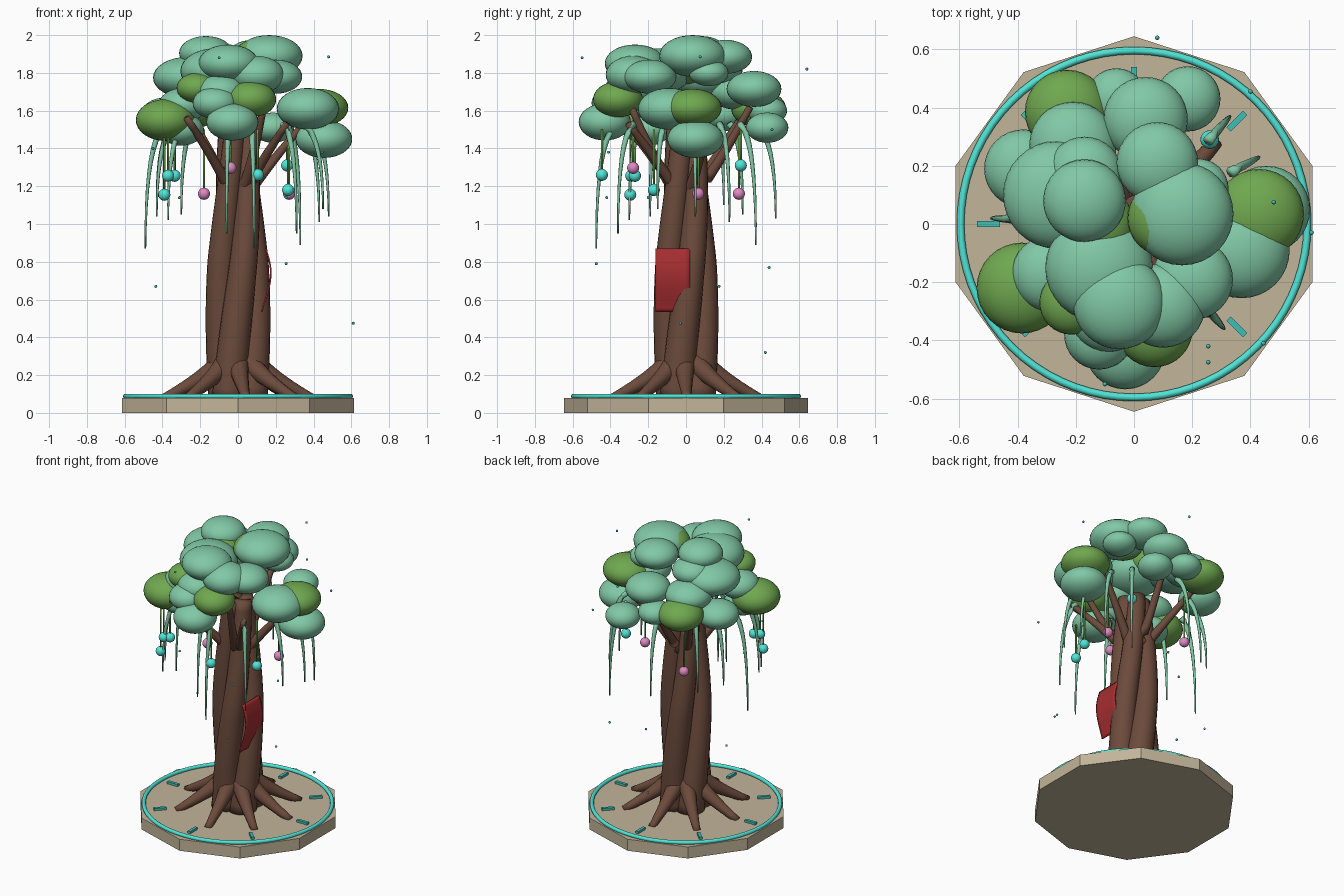
import bpy, bmesh, math, random
from math import sin, cos, pi, radians
from mathutils import Vector, Matrix

random.seed(4)
if "Cube" in bpy.data.objects:
    bpy.data.objects.remove(bpy.data.objects["Cube"])


def material(name, r, g, b):
    m = bpy.data.materials.new(name)
    m.use_nodes = True
    m.diffuse_color = (r, g, b, 1)
    m.node_tree.nodes["Principled BSDF"].inputs["Base Color"].default_value = (r, g, b, 1)
    return m


STONE = material("stone", .54, .46, .32)
BARK = material("bark", .15, .07, .045)
LEAF = material("sea green leaf", .22, .58, .38)
MOSS = material("moss green leaf", .16, .39, .08)
GLOW = material("turquoise glow", .08, .78, .68)
DIM = material("dim turquoise", .05, .52, .46)
PINK = material("pink glow", .74, .25, .54)
CLOTH = material("red cloth", .38, .027, .03)


def add_mesh(name, bm, mat, smooth=True):
    me = bpy.data.meshes.new(name)
    bm.to_mesh(me)
    bm.free()
    me.materials.append(mat)
    for p in me.polygons:
        p.use_smooth = smooth
    ob = bpy.data.objects.new(name, me)
    bpy.context.collection.objects.link(ob)
    return ob


def ball(name, pos, r, rz, mat, seg=32):
    bm = bmesh.new()
    m = Matrix.Translation(pos) @ Matrix.Diagonal((r, r, rz, 1))
    bmesh.ops.create_uvsphere(bm, u_segments=seg, v_segments=seg // 2, radius=1, matrix=m)
    return add_mesh(name, bm, mat)


def tube(name, pts, r0, r1, mat, sides=12, closed=False):
    """Tapered round tube along a list of points."""
    bm = bmesh.new()
    pts = [Vector(p) for p in pts]
    n, rings = len(pts), []
    for i, p in enumerate(pts):
        a, b = (pts[i - 1], pts[(i + 1) % n]) if closed else (pts[max(i - 1, 0)], pts[min(i + 1, n - 1)])
        t = (b - a).normalized()
        ref = Vector((0, 0, 1)) if abs(t.z) < .8 else Vector((0, 1, 0))
        u = t.cross(ref).normalized()
        v = u.cross(t)
        r = r0 + (r1 - r0) * i / (n - 1)
        rings.append([bm.verts.new(p + r * (u * cos(k * 2 * pi / sides) + v * sin(k * 2 * pi / sides)))
                      for k in range(sides)])
    for i in range(n if closed else n - 1):
        a, b = rings[i], rings[(i + 1) % n]
        for k in range(sides):
            j = (k + 1) % sides
            bm.faces.new((a[k], a[j], b[j], b[k]))
    if not closed:
        bm.faces.new(rings[0])
        bm.faces.new(rings[-1])
    bmesh.ops.recalc_face_normals(bm, faces=bm.faces)
    return add_mesh(name, bm, mat)


def arc(a, b, c, n=10):
    """Points of a quadratic curve from a to c, pulled towards b."""
    a, b, c = Vector(a), Vector(b), Vector(c)
    return [a * (1 - t) ** 2 + b * 2 * t * (1 - t) + c * t * t for t in (i / n for i in range(n + 1))]


def polar(deg, r, z):
    return Vector((r * cos(radians(deg)), r * sin(radians(deg)), z))


# Ten-sided stone base with one corner straight back
bm = bmesh.new()
bmesh.ops.create_cone(bm, cap_ends=True, segments=10, radius1=.645, radius2=.645, depth=.08,
                      matrix=Matrix.Translation((0, 0, .04)))
top = max(bm.verts, key=lambda v: v.co.y).co
bmesh.ops.rotate(bm, verts=bm.verts, matrix=Matrix.Rotation(pi / 2 - math.atan2(top.y, top.x), 3, 'Z'))
add_mesh("stone_base", bm, STONE, False)

# Glowing ring and radial marks
tube("glow_ring", [polar(i * 5, .596, .088) for i in range(72)], .013, .013, GLOW, 10, True)
for i in range(8):
    bm = bmesh.new()
    m = Matrix.Rotation(i * pi / 4, 4, 'Z') @ Matrix.Translation((.5, 0, .086)) @ Matrix.Diagonal((.08, .02, .02, 1))
    bmesh.ops.create_cube(bm, size=1, matrix=m)
    add_mesh("ground_mark", bm, DIM, False)

# Trunk of four twisting strands around a slim core, widest at mid height
for k in range(4):
    pts = []
    for i in range(25):
        t = i / 24
        spread = .08 + .013 * sin(pi * t) - .03 * max(0, t - .5) / .5
        pts.append(polar(90 * k - 36 + 108 * t, spread, .07 + 1.45 * t))
    tube("trunk_strand", pts, .092, .055, BARK, 20)
tube("trunk_core", [(0, 0, .07), (0, 0, .8), (0, 0, 1.48)], .08, .05, BARK)

# Roots spreading over the base
for i in range(8):
    a = i * 45 + random.uniform(-4, 4)
    tube("root", arc(polar(a - 4, .08, .27), polar(a, .18, .18), polar(a + 3, .4, .075)), .06, .022, BARK)

# Branches into the crown
for a, r, z in ((-128, .44, 1.56), (-50, .4, 1.53), (130, .38, 1.56), (20, .36, 1.52),
                (-65, .32, 1.62), (85, .34, 1.62)):
    tube("branch", arc(polar(a, .06, 1.17), polar(a, .18, 1.32), polar(a, r, z)), .032, .018, BARK)

# Crown: x, y, z, radius, half height
for c in ((.165, .035, 1.89, .177, .11), (-.17, .08, 1.905, .142, .09), (-.265, .1, 1.775, .185, .11),
          (.08, .21, 1.885, .14, .09), (.04, .36, 1.715, .145, .095), (.185, .43, 1.51, .112, .08),
          (-.06, .43, 1.6, .105, .075), (-.21, .27, 1.7, .15, .095), (-.38, .19, 1.58, .135, .09),
          (-.12, -.15, 1.81, .185, .12), (-.05, -.27, 1.85, .16, .1), (.37, -.09, 1.61, .165, .11),
          (.455, .05, 1.45, .15, .1), (-.03, -.43, 1.54, .138, .098), (-.12, -.38, 1.64, .12, .085),
          (.2, -.19, 1.78, .14, .09), (.1, -.28, 1.79, .145, .1), (-.3, -.2, 1.5, .12, .085),
          (.22, .12, 1.8, .105, .07), (-.29, -.17, 1.63, .13, .09), (-.17, .17, 1.82, .13, .085),
          (-.09, -.31, 1.7, .13, .09)):
    ball("leaf_cluster", c[:3], c[3], c[4], LEAF)
for c in ((-.23, .385, 1.61, .145, .1), (-.385, -.22, 1.55, .156, .11), (.07, -.36, 1.66, .132, .095),
          (.43, .035, 1.615, .154, .1), (-.215, -.27, 1.72, .11, .08), (.11, .02, 1.885, .132, .097),
          (-.13, 0, 1.83, .13, .09)):
    ball("moss_cluster", c[:3], c[3], c[4], MOSS)

# Hanging vines, given by their tips
for x, y, z in ((.085, -.475, .87), (-.49, .02, .87), (.33, .37, .89), (.43, .23, 1.01), (.48, .05, 1.04),
                (.31, -.36, .95), (-.37, -.3, 1.02), (-.43, -.19, 1.04), (-.06, .475, 1.03),
                (-.3, .3, 1.05), (-.43, .2, 1.1), (.45, -.15, 1.08), (-.06, -.36, .95)):
    tube("vine", arc((x * .77, y * .77, 1.53), (x, y, 1.46), (x, y, z)), .019, .004, LEAF, 8)

# Hanging fruit on thin stems
for mat, spots in ((GLOW, ((.26, .29, 1.31), (.265, -.17, 1.18), (-.39, -.295, 1.155),
                           (.105, -.445, 1.26), (-.37, -.29, 1.255), (-.335, -.27, 1.255))),
                   (PINK, ((-.04, -.28, 1.297), (-.18, .28, 1.16), (.27, .065, 1.16)))):
    for x, y, z in spots:
        ball("hanging_fruit", (x, y, z), .032, .032, mat, 20)
        tube("fruit_stem", [(x, y, z + .02), (x, y, 1.5)], .006, .006, MOSS, 6)

# Floating sparks
for p in ((.48, .075, 1.885), (-.1, -.55, 1.88), (.255, -.475, .79), (-.435, .175, .67), (.61, -.03, .475),
          (.08, .64, 1.82), (0, .44, .77), (.4, .455, 1.5), (-.45, -.2, 1.4), (-.31, -.2, 1.14),
          (.255, -.42, 1.14), (.445, -.41, 1.38), (0, .42, .32)):
    ball("spark", p, .008, .008, DIM, 8)

# Red cloth hung on the trunk, its lower part tucked behind a strand
bm = bmesh.new()
bmesh.ops.create_grid(bm, x_segments=8, y_segments=16, size=1)
for v in bm.verts:
    s, t = v.co.x, (v.co.y + 1) / 2
    v.co = (.126 + .02 * t + .036 * sin(pi * t ** 1.2), -.07 + .092 * s, .535 + .335 * t)
cloth = add_mesh("cloth_banner", bm, CLOTH)
mod = cloth.modifiers.new("thickness", 'SOLIDIFY')
mod.thickness = .008
mod.offset = 0
